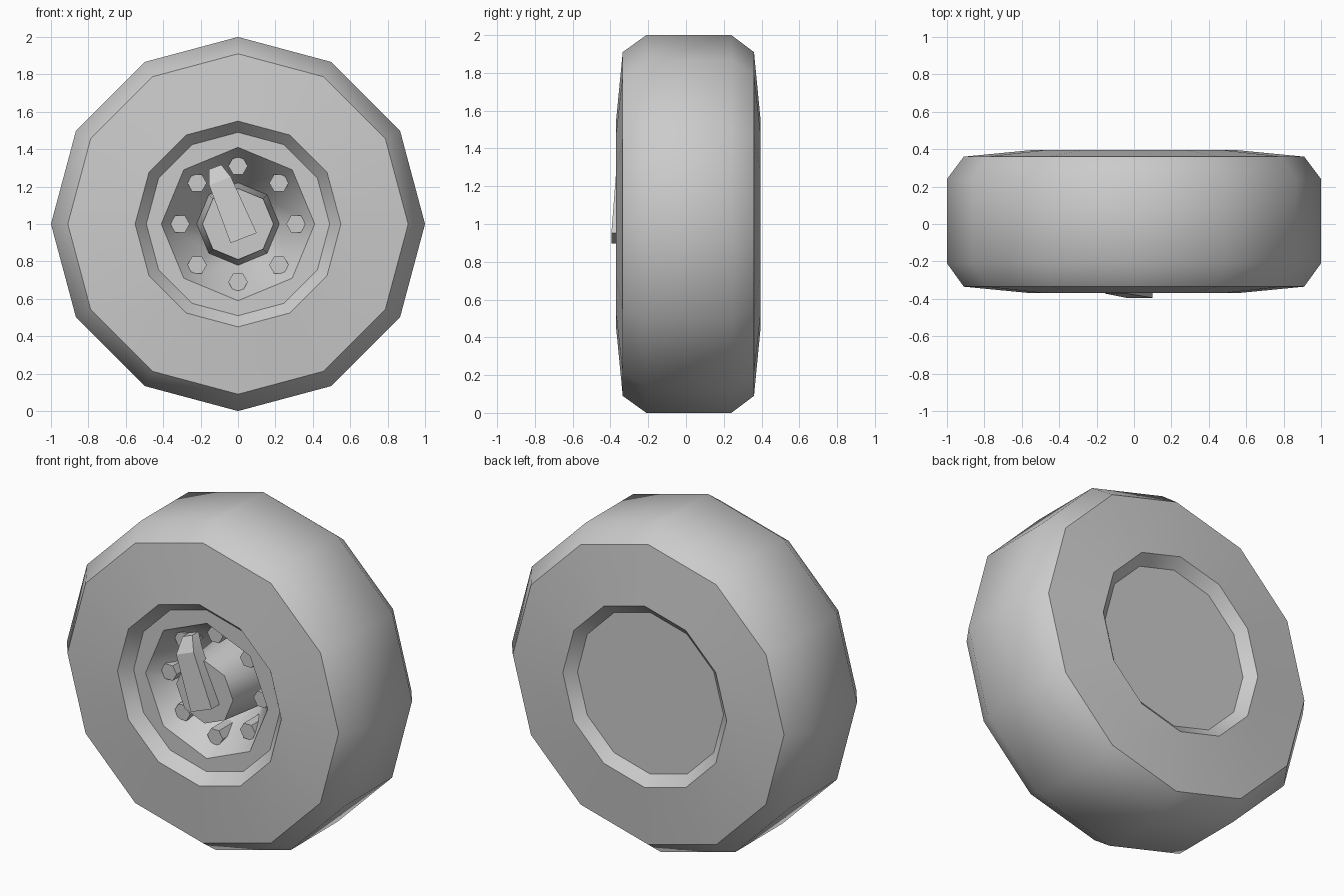
import bpy, bmesh, math
from mathutils import Vector

cube = bpy.data.objects.get("Cube")
if cube:
    bpy.data.objects.remove(cube, do_unlink=True)

grey = bpy.data.materials.new("plain_grey")
grey.use_nodes = True
grey.diffuse_color = (0.6, 0.6, 0.6, 1)
grey.node_tree.nodes["Principled BSDF"].inputs["Base Color"].default_value = (0.6, 0.6, 0.6, 1)


def finish(name, bm, angle=None):
    mesh = bpy.data.meshes.new(name)
    bm.to_mesh(mesh)
    bm.free()
    mesh.materials.append(grey)
    obj = bpy.data.objects.new(name, mesh)
    bpy.context.collection.objects.link(obj)
    if angle:
        bpy.ops.object.select_all(action='DESELECT')
        obj.select_set(True)
        bpy.context.view_layer.objects.active = obj
        bpy.ops.object.shade_smooth_by_angle(angle=math.radians(angle))
    return obj


def ring(bm, sides, r, y, cx=0, cz=1, turn=0):
    steps = [math.tau * k / sides + turn for k in range(sides)]
    return [bm.verts.new((cx + r * math.sin(a), y, cz + r * math.cos(a))) for a in steps]


def lathe(name, sides, profile, angle=None, cap_front=False, cap_back=False, **place):
    """Turn (radius, y) points around the axle; the outside lies to the left of the path."""
    bm = bmesh.new()
    rings = [ring(bm, sides, r, y, **place) for r, y in profile]
    for a, b in zip(rings, rings[1:]):
        for k in range(sides):
            n = (k + 1) % sides
            bm.faces.new((a[k], a[n], b[n], b[k]))
    if cap_front:
        bm.faces.new(rings[0][::-1])
    if cap_back:
        bm.faces.new(rings[-1])
    return finish(name, bm, angle)


# Tyre with inset lips on both sides, closed by the back plate
lathe("tyre", 12, [(0.49, -0.30), (0.55, -0.37), (0.91, -0.335), (1, -0.21), (1, 0.24),
                   (0.91, 0.36), (0.55, 0.395), (0.49, 0.34)], 40, cap_back=True)

# Flat rim ring, twelve sides outside and eight inside
bm = bmesh.new()
edges = []
for sides, r in ((12, 0.49), (8, 0.41)):
    loop = ring(bm, sides, r, -0.30)
    edges += [bm.edges.new((loop[k], loop[(k + 1) % sides])) for k in range(sides)]
bmesh.ops.bridge_loops(bm, edges=edges)
for f in bm.faces:
    f.normal_update()
    if f.normal.y > 0:
        f.normal_flip()
finish("rim_ring", bm)

# Recessed dish and the tapered hub in it
lathe("rim_dish", 8, [(0.2, 0.03), (0.41, -0.30)], 46)
lathe("hub", 8, [(0.19, -0.32), (0.225, 0.04)], 46, cap_front=True)

# Ring of hexagonal bolts
for i in range(8):
    a = math.tau * i / 8
    lathe(f"bolt_{i + 1}", 6, [(0.052, -0.22), (0.052, -0.02)], cap_front=True,
          cx=0.31 * math.sin(a), cz=1 + 0.31 * math.cos(a), turn=math.pi / 6)

# Lever: tapered bar across the hub with a tip that folds back
along, across = Vector((-0.36, 0, 0.93)), Vector((0.93, 0, 0.36))
base = Vector((0.03, 0, 0.925))
bm = bmesh.new()
sections = []
# distance along, left edge, right edge, front y, back y
for s, left, right, front, back in ((0, -0.075, 0.075, -0.395, -0.31),
                                    (0.33, -0.07, 0.055, -0.372, -0.29),
                                    (0.41, -0.04, 0.03, -0.31, -0.25)):
    sections.append([bm.verts.new(base + along * s + across * w + Vector((0, y, 0)))
                     for w, y in ((left, front), (right, front), (right, back), (left, back))])
for a, b in zip(sections, sections[1:]):
    for k in range(4):
        n = (k + 1) % 4
        bm.faces.new((a[k], a[n], b[n], b[k]))
bm.faces.new(sections[0])
bm.faces.new(sections[-1])
bmesh.ops.recalc_face_normals(bm, faces=bm.faces)
finish("lever", bm, 30)
